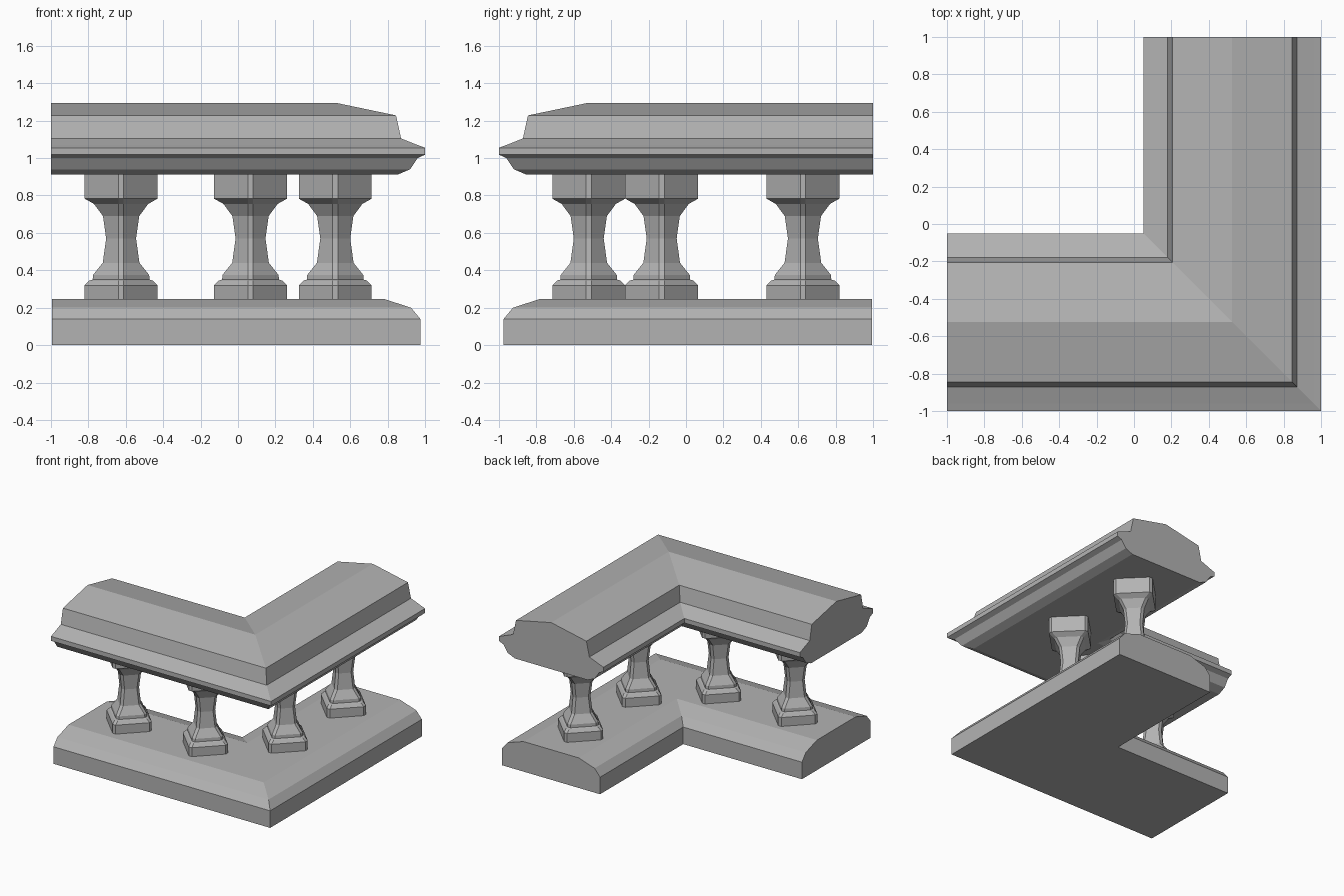
import bpy, bmesh
from math import atan2

if "Cube" in bpy.data.objects:
    bpy.data.objects.remove(bpy.data.objects["Cube"])

# Dark stone grey
stone = bpy.data.materials.new("stone")
stone.diffuse_color = (0.45, 0.45, 0.45, 1)
stone.use_nodes = True
stone.node_tree.nodes["Principled BSDF"].inputs["Base Color"].default_value = stone.diffuse_color


def make(name, rings):
    """Skin a list of closed point rings and cap both ends."""
    bm = bmesh.new()
    loops = [[bm.verts.new(p) for p in r] for r in rings]
    n = len(loops[0])
    for a, b in zip(loops, loops[1:]):
        for i in range(n):
            j = (i + 1) % n
            bm.faces.new((a[i], a[j], b[j], b[i]))
    bm.faces.new(loops[0])
    bm.faces.new(loops[-1])
    bmesh.ops.recalc_face_normals(bm, faces=bm.faces)
    mesh = bpy.data.meshes.new(name)
    bm.to_mesh(mesh)
    bm.free()
    mesh.materials.append(stone)
    ob = bpy.data.objects.new(name, mesh)
    bpy.context.collection.objects.link(ob)


def corner_sweep(name, half, c, end):
    """Sweep a mirrored half profile (offset, z) round the mitred L corner."""
    prof = half + [(-d, z) for d, z in reversed(half) if d > 0]
    make(name, [
        [(-end, -c - d, z) for d, z in prof],
        [(c + d, -c - d, z) for d, z in prof],
        [(c + d, end, z) for d, z in prof],
    ])


# Base plinth
corner_sweep("base", [(0.25, 0.247), (0.395, 0.2), (0.445, 0.14), (0.445, 0)],
             0.53, 0.994)

# Moulded handrail with a ridged top
corner_sweep("handrail", [(0, 1.295), (0.32, 1.228), (0.347, 1.105),
                          (0.435, 1.07), (0.475, 1.055), (0.475, 1.018),
                          (0.435, 1.0), (0.395, 0.94), (0.33, 0.912)],
             0.525, 1.0)

# Balusters: diagonal squares with narrow chamfered corners (radius, z)
steps = [(0.195, 0.24), (0.195, 0.32), (0.17, 0.345), (0.152, 0.35),
         (0.15, 0.375), (0.098, 0.44), (0.08, 0.57), (0.097, 0.69),
         (0.145, 0.755), (0.195, 0.783), (0.195, 0.92)]


def chamfered(x, y, r, z, w=0.014):
    pts = [(r, w), (r, -w), (-r, w), (-r, -w),
           (w, r), (-w, r), (w, -r), (-w, -r)]
    pts.sort(key=lambda p: atan2(p[1], p[0]))
    return [(x + a, y + b, z) for a, b in pts]


for i, (x, y) in enumerate([(-0.625, -0.52), (0.067, -0.52),
                            (0.52, -0.13), (0.52, 0.625)]):
    make(f"baluster_{i + 1}", [chamfered(x, y, r, z) for r, z in steps])
